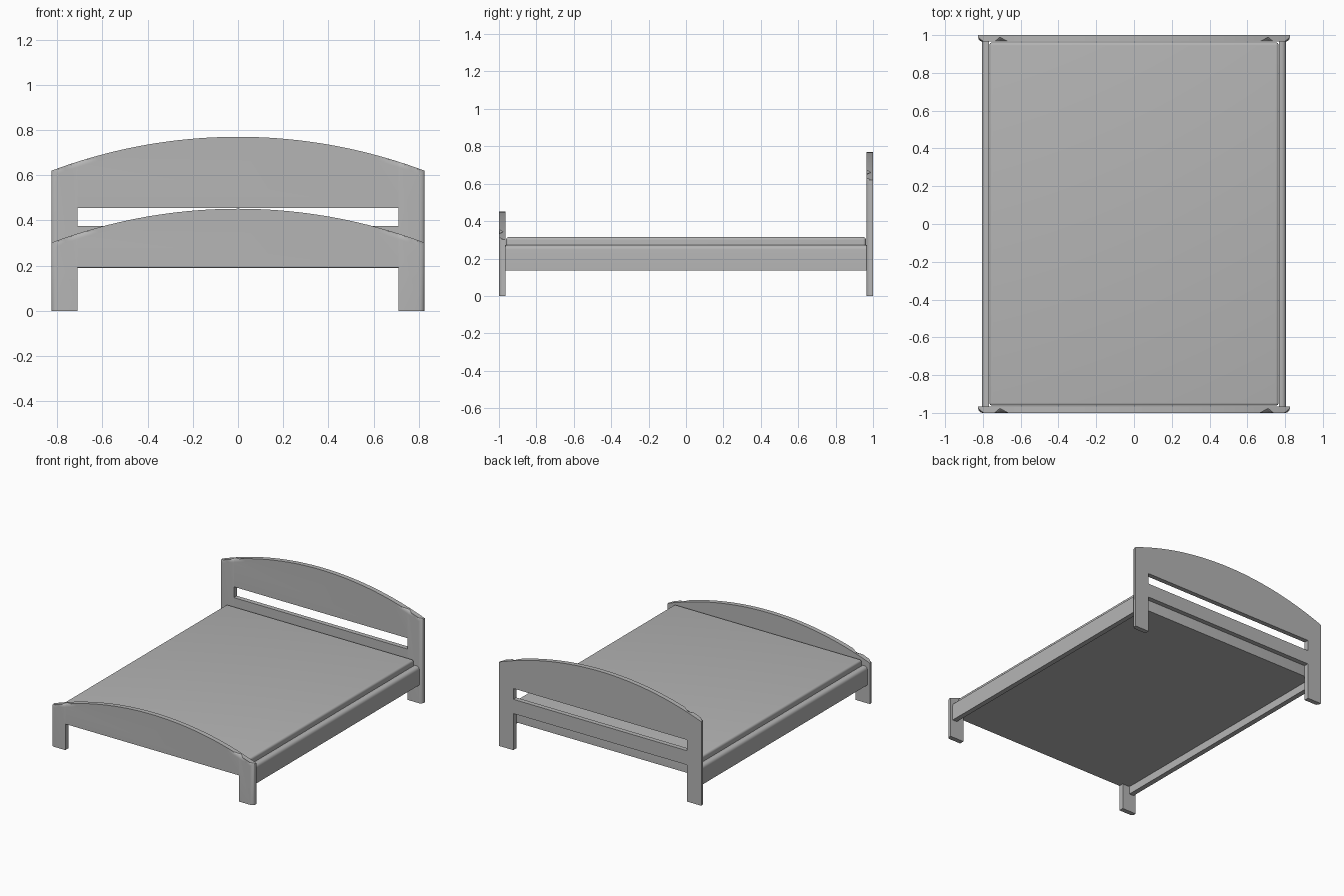
import bpy, bmesh, math

if "Cube" in bpy.data.objects:
    bpy.data.objects.remove(bpy.data.objects["Cube"])

grey = bpy.data.materials.new("plain_grey")
grey.use_nodes = True
COLOUR = (0.46, 0.46, 0.46, 1)
grey.diffuse_color = COLOUR
grey.node_tree.nodes["Principled BSDF"].inputs["Base Color"].default_value = COLOUR

HALF_W, POST_IN, THICK, RISE = 0.825, 0.71, 0.035, 0.15
RADIUS = (HALF_W ** 2 + RISE ** 2) / (2 * RISE)


def finish(name, bm, edges=(), size=0.02):
    """Round the chosen edges and turn the mesh into a smooth-shaded object."""
    if edges:
        bmesh.ops.bevel(bm, geom=list(edges), offset=size, segments=5,
                        profile=0.5, affect='EDGES', clamp_overlap=True)
    bmesh.ops.recalc_face_normals(bm, faces=bm.faces)
    mesh = bpy.data.meshes.new(name)
    bm.to_mesh(mesh)
    bm.free()
    mesh.materials.append(grey)
    obj = bpy.data.objects.new(name, mesh)
    bpy.context.collection.objects.link(obj)
    bpy.ops.object.select_all(action='DESELECT')
    obj.select_set(True)
    bpy.context.view_layer.objects.active = obj
    bpy.ops.object.shade_smooth_by_angle(angle=math.radians(35))
    return obj


def box(name, x0, x1, y0, y1, z0, z1, rule=None, size=0.02):
    """Box whose edges passing the rule (given their midpoint) are rounded."""
    bm = bmesh.new()
    bmesh.ops.create_cube(bm, size=1)
    for v in bm.verts:
        v.co.x = x1 if v.co.x > 0 else x0
        v.co.y = y1 if v.co.y > 0 else y0
        v.co.z = z1 if v.co.z > 0 else z0
    edges = [e for e in bm.edges
             if rule and rule((e.verts[0].co + e.verts[1].co) / 2)]
    return finish(name, bm, edges, size)


def arch(x, peak):
    return peak - RADIUS + math.sqrt(RADIUS ** 2 - x * x)


def arched_part(name, x0, x1, y0, bottom, peak, steps):
    """Board under the arch, rounded on the front of its top and outer edges."""
    xs = [x0 + (x1 - x0) * i / steps for i in range(steps + 1)]
    outline = [(x0, bottom), (x1, bottom)] + [(x, arch(x, peak)) for x in reversed(xs)]
    bm = bmesh.new()
    face = bm.faces.new([bm.verts.new((x, y0, z)) for x, z in outline])
    back = bmesh.ops.extrude_face_region(bm, geom=[face])["geom"]
    for v in back:
        if isinstance(v, bmesh.types.BMVert):
            v.co.y = y0 + THICK

    def rounded(edge):
        a, b = (v.co for v in edge.verts)
        if max(a.y, b.y) > y0 + 0.001:
            return False
        on_top = all(abs(c.z - arch(c.x, peak)) < 0.0001 for c in (a, b))
        outer = all(abs(abs(c.x) - HALF_W) < 0.0001 for c in (a, b))
        return on_top or outer

    return finish(name, bm, [e for e in bm.edges if rounded(e)], 0.024)


# Headboard and footboard: an arched panel between two posts
for board, y0, bottom, peak in (("headboard", 1 - THICK, 0.455, 0.77),
                                ("footboard", -1, 0.193, 0.452)):
    arched_part(board + "_panel", -POST_IN, POST_IN, y0, bottom, peak, 32)
    arched_part(board + "_left_post", POST_IN, HALF_W, y0, 0, peak, 4)
    arched_part(board + "_right_post", -HALF_W, -POST_IN, y0, 0, peak, 4)

# Lower cross rail of the headboard
box("headboard_rail", -POST_IN, POST_IN, 1 - THICK, 1, 0.27, 0.375)

# Side rails, rounded along the top outer edge
INNER = 1 - THICK
for side, s in (("left", 1), ("right", -1)):
    xs = sorted((s * 0.768, s * 0.805))
    box(side + "_side_rail", *xs, -INNER, INNER, 0.135, 0.272,
        lambda m, s=s: m.z > 0.27 and m.x * s > 0.8, 0.024)

# Mattress, rounded on its top and upright edges
box("mattress", -0.766, 0.766, -0.962, 0.962, 0.19, 0.315,
    lambda m: m.z > 0.2, 0.016)
